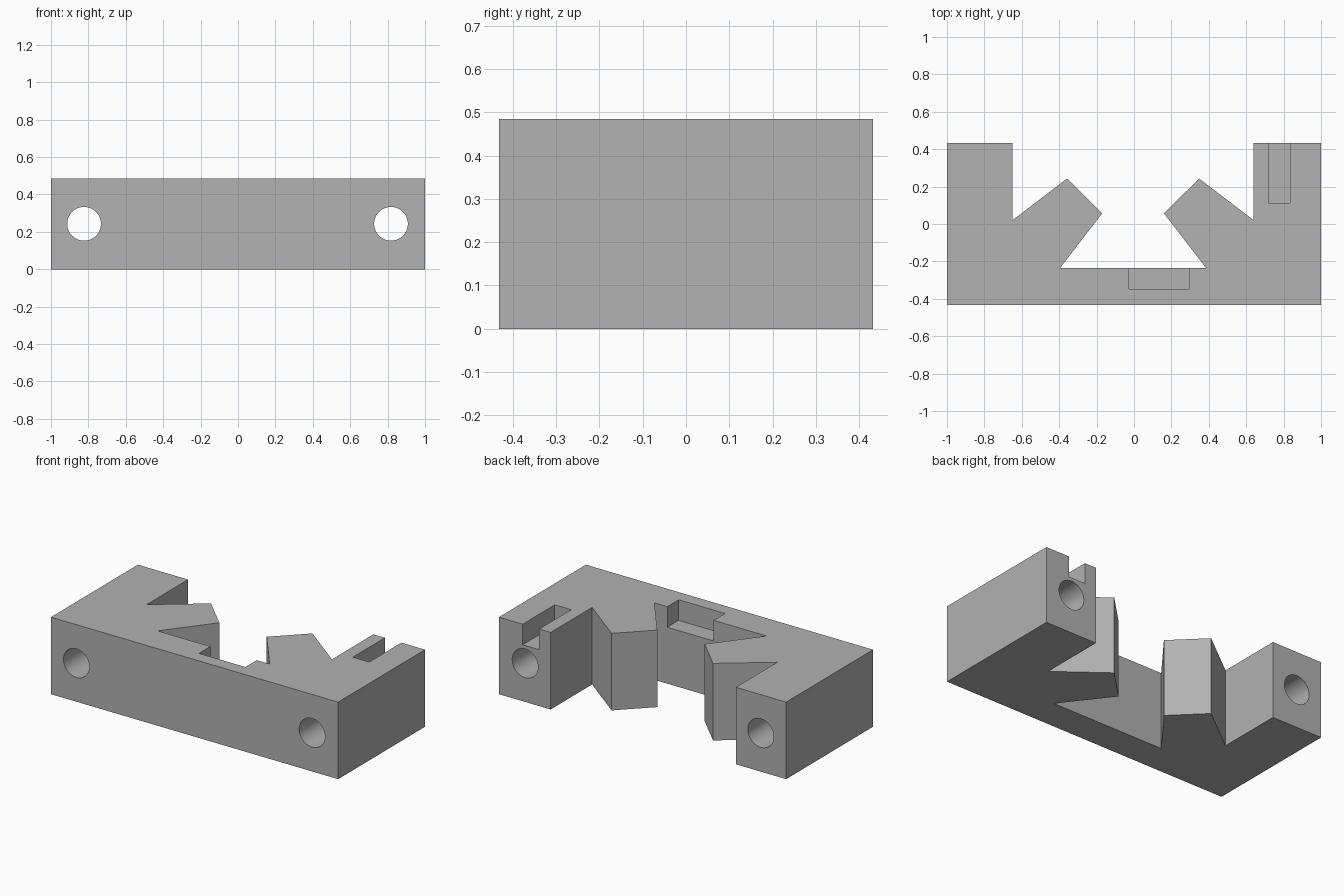
import bpy
import bmesh
from math import pi, radians
from mathutils import Matrix, Vector

cube = bpy.data.objects.get("Cube")
if cube:
    bpy.data.objects.remove(cube, do_unlink=True)

HEIGHT = 0.485
BACK = 0.432
POCKET_DEPTH = 0.13

grey = bpy.data.materials.new("mid grey")
grey.use_nodes = True
colour = (0.445, 0.445, 0.445, 1)
grey.diffuse_color = colour
grey.node_tree.nodes["Principled BSDF"].inputs["Base Color"].default_value = colour


def add_object(name, bm):
    bmesh.ops.recalc_face_normals(bm, faces=bm.faces)
    mesh = bpy.data.meshes.new(name)
    bm.to_mesh(mesh)
    bm.free()
    mesh.materials.append(grey)
    obj = bpy.data.objects.new(name, mesh)
    bpy.context.collection.objects.link(obj)
    return obj


def prism(name, outline, bottom, top):
    bm = bmesh.new()
    face = bm.faces.new([bm.verts.new((x, y, bottom)) for x, y in outline])
    result = bmesh.ops.extrude_face_region(bm, geom=[face])
    verts = [v for v in result["geom"] if isinstance(v, bmesh.types.BMVert)]
    bmesh.ops.translate(bm, verts=verts, vec=Vector((0, 0, top - bottom)))
    return add_object(name, bm)


def pocket(name, x0, x1, y0, y1):
    outline = [(x0, y0), (x1, y0), (x1, y1), (x0, y1)]
    return prism(name, outline, HEIGHT - POCKET_DEPTH, HEIGHT + 0.1)


def bore(name, x):
    bm = bmesh.new()
    place = Matrix.Translation((x, 0, 0.243)) @ Matrix.Rotation(pi / 2, 4, "X")
    bmesh.ops.create_cone(bm, cap_ends=True, segments=64, radius1=0.09,
                          radius2=0.09, depth=2, matrix=place)
    return add_object(name, bm)


# Body: half outline with angled jaw and arm, mirrored about the centre line
SHIFT = -0.005
half = [(0.645, BACK), (0.645, 0.02), (0.353, 0.243), (0.165, 0.057), (0.39, -0.235)]
right = [(x + SHIFT, y) for x, y in half]
left = [(-x + SHIFT, y) for x, y in reversed(half)]
outline = [(-1, -BACK), (1, -BACK), (1, BACK)] + right + left + [(-1, BACK)]
body = prism("clamp_body", outline, 0, HEIGHT)

# Through holes, arm slot and centre pocket
cutters = [
    bore("left_bore", 0.818),
    bore("right_bore", -0.823),
    pocket("arm_slot", 0.72, 0.835, 0.113, BACK + 0.1),
    pocket("centre_pocket", -0.028, 0.295, -0.348, -0.2),
]
bpy.ops.object.select_all(action="DESELECT")
bpy.context.view_layer.objects.active = body
body.select_set(True)
for cutter in cutters:
    cutter.hide_render = True
    cut = body.modifiers.new(cutter.name, "BOOLEAN")
    cut.operation = "DIFFERENCE"
    cut.solver = "EXACT"
    cut.object = cutter
    bpy.ops.object.modifier_apply(modifier=cut.name)
    bpy.data.objects.remove(cutter, do_unlink=True)

bpy.ops.object.shade_smooth_by_angle(angle=radians(30))
